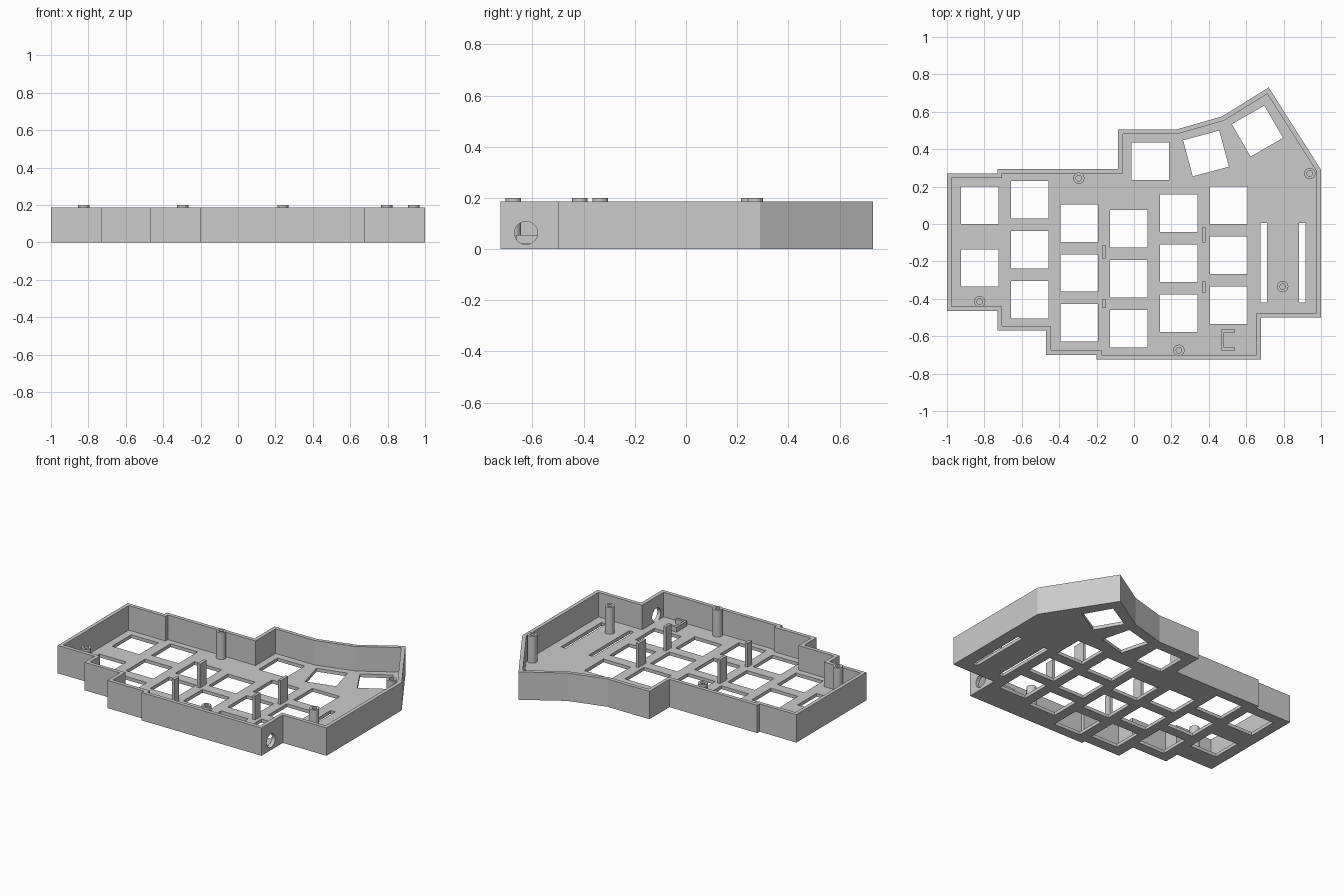
import bpy, bmesh, math
from mathutils import Vector, Matrix

cube = bpy.data.objects.get("Cube")
if cube:
    bpy.data.objects.remove(cube, do_unlink=True)

HEIGHT, FLOOR, WALL, KEY = 0.185, 0.022, 0.025, 0.2

grey = bpy.data.materials.new("plain grey")
grey.use_nodes = True
grey.diffuse_color = (0.6, 0.6, 0.6, 1)
grey.node_tree.nodes["Principled BSDF"].inputs["Base Color"].default_value = grey.diffuse_color


def finish(name, bm):
    bmesh.ops.recalc_face_normals(bm, faces=bm.faces)
    mesh = bpy.data.meshes.new(name)
    bm.to_mesh(mesh)
    bm.free()
    mesh.materials.append(grey)
    obj = bpy.data.objects.new(name, mesh)
    bpy.context.collection.objects.link(obj)
    return obj


def prisms(name, polygons, z0, z1):
    """Upright prisms over flat polygons, in one object."""
    bm = bmesh.new()
    for poly in polygons:
        face = bm.faces.new([bm.verts.new((x, y, z0)) for x, y in poly])
        top = bmesh.ops.extrude_face_region(bm, geom=[face])["geom"]
        verts = [v for v in top if isinstance(v, bmesh.types.BMVert)]
        bmesh.ops.translate(bm, verts=verts, vec=(0, 0, z1 - z0))
    return finish(name, bm)


def inset(poly, dist):
    """Mitred inward offset of a clockwise polygon."""
    pts = [Vector(p) for p in poly]
    result = []
    for i, p in enumerate(pts):
        a = (p - pts[i - 1]).normalized()
        b = (pts[(i + 1) % len(pts)] - p).normalized()
        n, m = Vector((a.y, -a.x)), Vector((b.y, -b.x))
        result.append(p + dist * (n + m) / (1 + n.dot(m)))
    return result


def rect(x0, x1, y0, y1):
    return [(x0, y0), (x0, y1), (x1, y1), (x1, y0)]


def key_hole(x, y, degrees=0):
    turn = Matrix.Rotation(math.radians(degrees), 2)
    h = KEY / 2
    return [Vector((x, y)) + turn @ Vector(c) for c in rect(-h, h, -h, h)]


def cut(target, cutter):
    cutter.hide_render = True
    mod = target.modifiers.new("cut", "BOOLEAN")
    mod.operation, mod.solver, mod.object = "DIFFERENCE", "EXACT", cutter
    bpy.context.view_layer.objects.active = target
    bpy.ops.object.modifier_apply(modifier=mod.name)
    bpy.data.objects.remove(cutter, do_unlink=True)


# Tray: stepped outline, hollowed to leave floor and rim
outline = [(-1, .27), (-.73, .27), (-.73, .295), (-.085, .295), (-.085, .505),
           (.225, .505), (.47, .575), (.72, .73), (1, .29), (1, -.5),
           (.68, -.5), (.68, -.725), (-.2, -.725), (-.2, -.7), (-.47, -.7),
           (-.47, -.57), (-.73, -.57), (-.73, -.465), (-1, -.465)]
case = prisms("case_tray", [outline], 0, HEIGHT)
cut(case, prisms("pocket", [inset(outline, WALL)], FLOOR, HEIGHT + .1))

# Key openings: staggered columns (x, top row y, pitch, rows)
columns = [(-.825, .1, .335, 2), (-.557, .13, .267, 3), (-.293, .005, .267, 3),
           (-.027, -.025, .267, 3), (.24, .057, .267, 3), (.507, .1, .267, 3)]
holes = [key_hole(x, y - row * pitch)
         for x, y, pitch, rows in columns for row in range(rows)]
# Fanned thumb keys and two long slots
holes += [key_hole(.087, .335), key_hole(.385, .377, 15), key_hole(.66, .497, 30)]
holes += [rect(x, x + .034, -.42, .005) for x in (.677, .882)]
cut(case, prisms("openings", holes, -.1, FLOOR + .04))

# Round cable port through the short side wall
bm = bmesh.new()
place = Matrix.Translation((.69, -.625, .063)) @ Matrix.Rotation(math.pi / 2, 4, "Y")
bmesh.ops.create_cone(bm, cap_ends=True, segments=32, radius1=.045,
                      radius2=.045, depth=.075, matrix=place)
cut(case, finish("port_cutter", bm))

# Hollow screw posts
profile = [(.03, FLOOR - .005), (.03, .2), (.015, .2), (.015, FLOOR + .002), (0, FLOOR + .002)]
posts = [(-.825, -.415), (-.295, .245), (.94, .27), (.795, -.335), (.24, -.675)]
for i, (x, y) in enumerate(posts):
    bm = bmesh.new()
    verts = [bm.verts.new((r, 0, z)) for r, z in profile]
    edges = [bm.edges.new(pair) for pair in zip(verts, verts[1:])]
    bmesh.ops.spin(bm, geom=verts + edges, cent=(0, 0, 0), axis=(0, 0, 1),
                   angle=math.tau, steps=28)
    bmesh.ops.remove_doubles(bm, verts=bm.verts, dist=.0005)
    post = finish(f"screw_post_{i + 1}", bm)
    post.location = (x, y, 0)
    bpy.ops.object.select_all(action="DESELECT")
    post.select_set(True)
    bpy.context.view_layer.objects.active = post
    bpy.ops.object.shade_smooth_by_angle(angle=math.radians(30))

# Thin upright board supports between the keys
ribs = [rect(-.17, -.15, -.185, -.115), rect(-.17, -.15, -.45, -.403),
        rect(.364, .382, -.1, -.02), rect(.364, .382, -.367, -.308)]
prisms("support_ribs", ribs, FLOOR - .005, HEIGHT - .005)

# Low C-shaped bracket behind the port
bracket = [(.465, -.675), (.465, -.565), (.54, -.565), (.54, -.58),
           (.48, -.58), (.48, -.66), (.54, -.66), (.54, -.675)]
prisms("port_bracket", [bracket], FLOOR - .005, .055)
